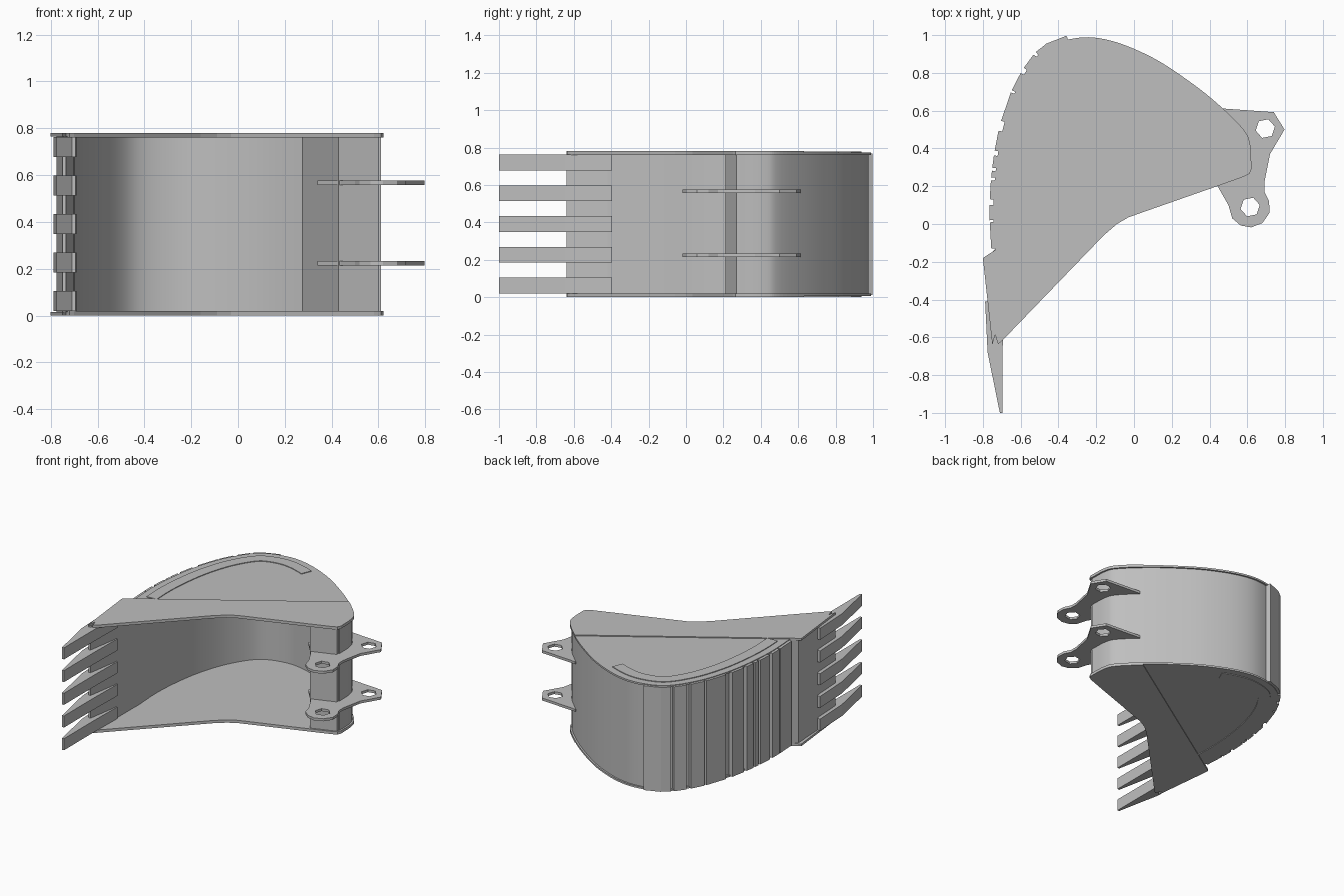
import bpy, bmesh, math
from mathutils import Vector

cube = bpy.data.objects.get("Cube")
if cube:
    bpy.data.objects.remove(cube, do_unlink=True)

H = 0.78  # overall height

steel = bpy.data.materials.new("steel_grey")
steel.use_nodes = True
colour = (0.52, 0.52, 0.52, 1)
steel.diffuse_color = colour
steel.node_tree.nodes["Principled BSDF"].inputs["Base Color"].default_value = colour


def prism(name, outline, z0, z1, holes=()):
    """Extrude a flat outline, with optional holes, between two heights."""
    bm = bmesh.new()
    edges = []
    for loop in (outline, *holes):
        vs = [bm.verts.new((p[0], p[1], z0)) for p in loop]
        edges += [bm.edges.new((a, b)) for a, b in zip(vs, vs[1:] + vs[:1])]
    if holes:
        bmesh.ops.triangle_fill(bm, edges=edges, use_beauty=True)
    else:
        bm.faces.new(vs)
    grown = bmesh.ops.extrude_face_region(bm, geom=bm.faces[:])
    top = [v for v in grown["geom"] if isinstance(v, bmesh.types.BMVert)]
    bmesh.ops.translate(bm, verts=top, vec=(0, 0, z1 - z0))
    bmesh.ops.recalc_face_normals(bm, faces=bm.faces)
    mesh = bpy.data.meshes.new(name)
    bm.to_mesh(mesh)
    bm.free()
    mesh.materials.append(steel)
    obj = bpy.data.objects.new(name, mesh)
    bpy.context.collection.objects.link(obj)
    return obj


def pair(name, outline, z0, z1):
    """The same plate on the lower and the upper side."""
    prism("lower_" + name, outline, z0, z1)
    prism("upper_" + name, outline, H - z1, H - z0)


def curve(points, steps=6):
    """Smooth path through the points."""
    p = [Vector(q) for q in points]
    p = [2 * p[0] - p[1]] + p + [2 * p[-1] - p[-2]]
    out = []
    for a, b, c, d in zip(p, p[1:], p[2:], p[3:]):
        for i in range(steps):
            t = i / steps
            out.append(0.5 * (2 * b + (c - a) * t + (2 * a - 5 * b + 4 * c - d) * t * t
                              + (3 * b - a - 3 * c + d) * t ** 3))
    return out + [p[-2]]


def inset(path, d):
    """Shift a path sideways, towards the inside of the bucket."""
    out = []
    for i, q in enumerate(path):
        t = (path[min(i + 1, len(path) - 1)] - path[max(i - 1, 0)]).normalized()
        out.append(q + d * Vector((t.y, -t.x)))
    return out


# Back curve of the bucket, from the cutting edge round to the hinge
back = curve([(-0.735, -0.14), (-0.745, 0.08), (-0.73, 0.3), (-0.69, 0.52), (-0.61, 0.74),
              (-0.48, 0.92), (-0.3, 0.985), (-0.12, 0.97), (0.1, 0.88), (0.3, 0.75),
              (0.45, 0.63), (0.58, 0.5), (0.615, 0.42), (0.622, 0.29)])
mouth = [(0.61, 0.265), (0.58, 0.25), (0.44, 0.2), (0.04, 0.06), (-0.03, 0.035),
         (-0.09, 0.0), (-0.16, -0.06), (-0.7, -0.62)]
lip_end = [(-0.72, -0.635), (-0.735, -0.585), (-0.75, -0.64), (-0.8, -0.18)]

# Side walls and their thicker mouth panels
pair("side_wall", back + mouth + lip_end[:3], 0.007, 0.02)
hinge_side = [p for p in back if p.x > 0.449]
pair("mouth_panel", hinge_side + mouth + lip_end, 0.0, 0.016)

# Raised curved strip on each side
strip = [i for i, p in enumerate(back) if p.y > -0.09 and p.x < 0.02]
outer, inner = inset(back, 0.05), inset(back, 0.13)
pair("side_strip", [outer[i] for i in strip] + [inner[i] for i in reversed(strip)], 0.002, 0.01)

# Curved shell
shell_out, shell_in = inset(back, 0.012), inset(back, 0.037)
shell = prism("curved_shell", shell_out + shell_in[::-1], 0.015, H - 0.015)

# Cutting edge
prism("cutting_edge", [(-0.725, -0.12), (-0.775, -0.18), (-0.75, -0.64), (-0.735, -0.64),
                       (-0.7, -0.42), (-0.698, -0.12)], 0.015, H - 0.015)

# Closed box stiffening the hinge end
prism("hinge_box", [(0.603, 0.27), (0.58, 0.262), (0.43, 0.21), (0.27, 0.74),
                    (0.44, 0.61), (0.57, 0.48), (0.6, 0.42)], 0.015, H - 0.015)

# Flat wear bars across the back
cuts = [(-0.13, 0.01), (0.02, 0.1), (0.13, 0.23), (0.245, 0.28), (0.295, 0.36), (0.385, 0.49),
        (0.54, 0.69), (0.7, 0.79), (0.815, 0.885), (0.895, 0.94)]


def at_height(y):
    rising = [p for p in back if p.x < -0.3]
    a, b = next((a, b) for a, b in zip(rising, rising[1:]) if b.y >= y)
    return a.lerp(b, (y - a.y) / (b.y - a.y))


ends = [(at_height(a), at_height(b)) for a, b in cuts]
ends.append((Vector((-0.46, 0.935)), Vector((-0.35, 0.978))))
for i, (a, b) in enumerate(ends):
    t = (b - a).normalized()
    n = Vector((-t.y, t.x))
    prism(f"wear_bar_{i + 1}", [a - n * 0.014, a + n * 0.02, b + n * 0.02, b - n * 0.014],
          0.012, H - 0.012)

# Five teeth gripping the cutting edge
for i in range(5):
    z = 0.062 + i * 0.1645
    prism(f"tooth_{i + 1}", [(-0.695, -1), (-0.71, -1), (-0.775, -0.68), (-0.788, -0.41),
                             (-0.765, -0.41), (-0.74, -0.6), (-0.705, -0.395), (-0.69, -0.395),
                             (-0.695, -0.65)], z - 0.042, z + 0.042)


# Hinge ears with six-sided pin holes
def hexagon(x, y, r, turn):
    return [(x + r * math.cos(turn + k * math.pi / 3), y + r * math.sin(turn + k * math.pi / 3))
            for k in range(6)]


ear = [(0.34, 0.32), (0.44, 0.205), (0.5, 0.1), (0.52, 0.03), (0.565, -0.008), (0.62, -0.018),
       (0.68, 0.005), (0.718, 0.06), (0.715, 0.12), (0.69, 0.17), (0.69, 0.22), (0.72, 0.37),
       (0.797, 0.5), (0.74, 0.592), (0.46, 0.612)]
for name, z in (("lower_hinge_ear", 0.214), ("upper_hinge_ear", 0.558)):
    prism(name, ear, z, z + 0.018, [hexagon(0.615, 0.09, 0.052, 0.2), hexagon(0.695, 0.505, 0.052, 0.2)])

# Smooth the curved shell, keeping its corners sharp
bpy.ops.object.select_all(action="DESELECT")
shell.select_set(True)
bpy.context.view_layer.objects.active = shell
bpy.ops.object.shade_smooth_by_angle(angle=math.radians(35))
